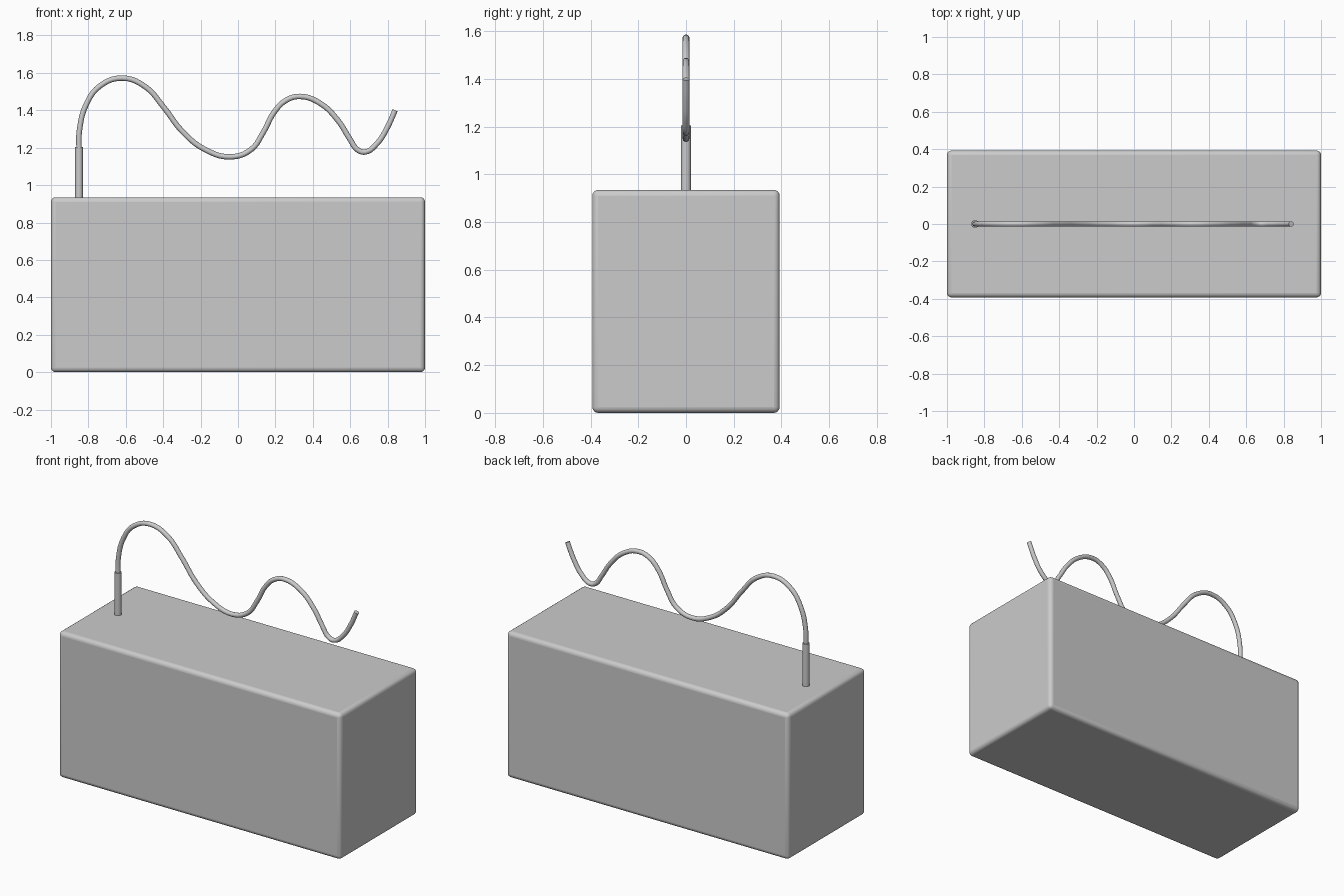
import bpy

if "Cube" in bpy.data.objects:
    bpy.data.objects.remove(bpy.data.objects["Cube"])

# Rounded box body
bpy.ops.mesh.primitive_cube_add(size=1, location=(0, 0, 0.4675))
body = bpy.context.object
body.name = "box_body"
body.scale = (2, 0.786, 0.935)
bpy.ops.object.transform_apply(location=False, rotation=False, scale=True)
bev = body.modifiers.new("rounded_edges", 'BEVEL')
bev.width = 0.025
bev.segments = 4
bpy.ops.object.shade_smooth_by_angle()

# Sleeve where the wire leaves the box
bpy.ops.mesh.primitive_cylinder_add(vertices=24, radius=0.021, depth=0.29,
                                    location=(-0.85, 0, 1.06))
sleeve = bpy.context.object
sleeve.name = "wire_sleeve"
bpy.ops.object.shade_smooth_by_angle()

# Wavy wire path in the x-z plane
path = [(-0.85, 1.18), (-0.848, 1.29), (-0.812, 1.43), (-0.738, 1.53),
        (-0.62, 1.572), (-0.497, 1.527), (-0.40, 1.42), (-0.294, 1.283),
        (-0.176, 1.19), (-0.04, 1.151), (0.07, 1.19), (0.134, 1.28),
        (0.195, 1.392), (0.255, 1.452), (0.332, 1.474), (0.44, 1.437),
        (0.535, 1.345), (0.60, 1.243), (0.638, 1.19), (0.68, 1.177),
        (0.743, 1.222), (0.797, 1.305), (0.84, 1.40)]
curve = bpy.data.curves.new("wire", 'CURVE')
curve.dimensions = '3D'
curve.bevel_depth = 0.0145
curve.bevel_resolution = 4
curve.resolution_u = 5
curve.use_fill_caps = True
spline = curve.splines.new('BEZIER')
spline.bezier_points.add(len(path) - 1)
for pt, (x, z) in zip(spline.bezier_points, path):
    pt.co = (x, 0, z)
    pt.handle_left_type = pt.handle_right_type = 'AUTO'
wire = bpy.data.objects.new("wire", curve)
bpy.context.collection.objects.link(wire)
